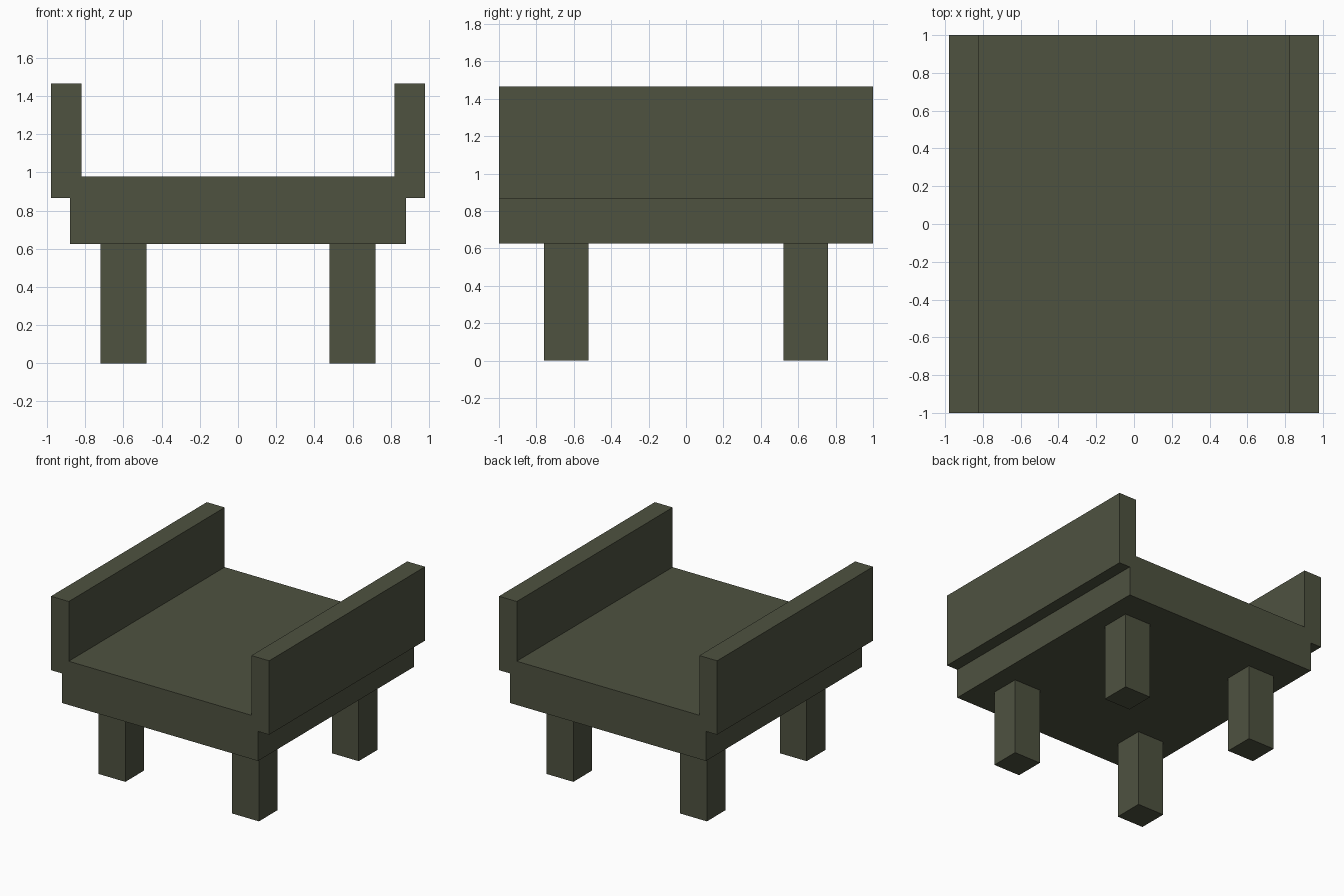
import bpy
import bmesh
from mathutils import Matrix, Vector

cube = bpy.data.objects.get("Cube")
if cube:
    bpy.data.objects.remove(cube, do_unlink=True)

# Single flat colour
olive = bpy.data.materials.new("dark_olive")
olive.use_nodes = True
olive.diffuse_color = (0.077, 0.084, 0.051, 1)
olive.node_tree.nodes["Principled BSDF"].inputs["Base Color"].default_value = olive.diffuse_color


def add_object(name, bm):
    bmesh.ops.recalc_face_normals(bm, faces=bm.faces)
    mesh = bpy.data.meshes.new(name)
    bm.to_mesh(mesh)
    bm.free()
    mesh.materials.append(olive)
    obj = bpy.data.objects.new(name, mesh)
    bpy.context.collection.objects.link(obj)
    return obj


# Seat and side rails: one mirrored cross-section extruded front to back
half = [(0.88, 0.625), (0.88, 0.865), (0.98, 0.865),
        (0.98, 1.465), (0.82, 1.465), (0.82, 0.98)]
profile = half + [(-x, z) for x, z in reversed(half)]
bm = bmesh.new()
face = bm.faces.new([bm.verts.new((x, -1, z)) for x, z in profile])
extruded = bmesh.ops.extrude_face_region(bm, geom=[face])["geom"]
back = [v for v in extruded if isinstance(v, bmesh.types.BMVert)]
bmesh.ops.translate(bm, verts=back, vec=(0, 2, 0))
add_object("seat_with_side_rails", bm)

# Four square legs
leg_width, leg_height = 0.24, 0.625
for side, x in (("left", 0.6), ("right", -0.6)):
    for end, y in (("front", -0.64), ("back", 0.64)):
        bm = bmesh.new()
        size = Matrix.Diagonal((leg_width, leg_width, leg_height, 1))
        bmesh.ops.create_cube(bm, size=1, matrix=size)
        leg = add_object(f"{end}_{side}_leg", bm)
        leg.location = Vector((x, y, leg_height / 2))
